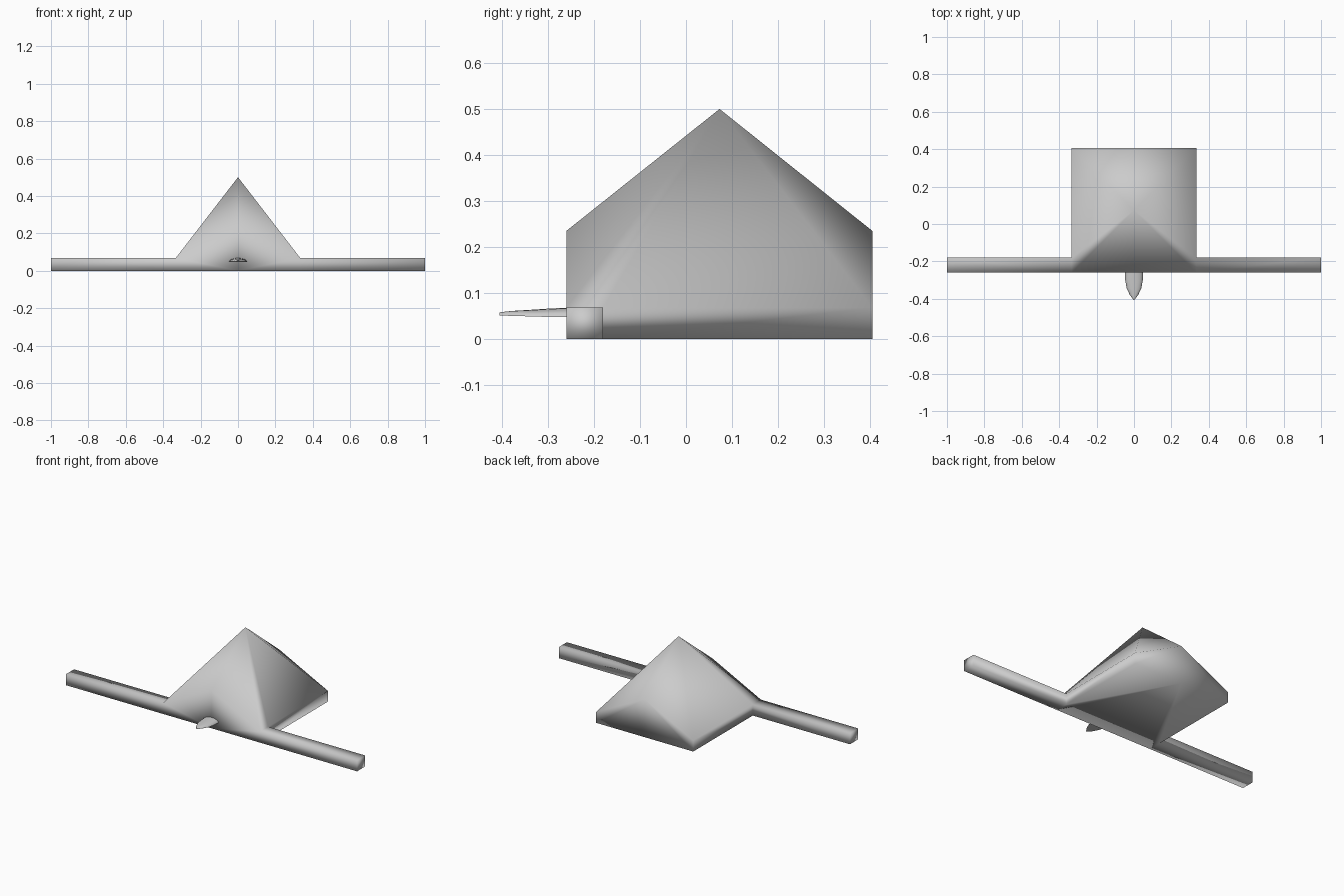
import bpy, bmesh, math

if "Cube" in bpy.data.objects:
    bpy.data.objects.remove(bpy.data.objects["Cube"])

grey = bpy.data.materials.new("plain_grey")
grey.diffuse_color = (0.6, 0.6, 0.6, 1)
grey.use_nodes = True
grey.node_tree.nodes["Principled BSDF"].inputs["Base Color"].default_value = grey.diffuse_color


def finish(bm, name):
    bmesh.ops.recalc_face_normals(bm, faces=bm.faces)
    for f in bm.faces:
        f.smooth = True
    me = bpy.data.meshes.new(name)
    bm.to_mesh(me)
    bm.free()
    me.materials.append(grey)
    ob = bpy.data.objects.new(name, me)
    bpy.context.collection.objects.link(ob)
    return ob


HALF, SPAN, FRONT, REAR, WING_REAR, EDGE = 0.333, 1.0, -0.26, 0.405, -0.18, 0.068

# Peaked hull with long side wings: right half, then mirrored
bm = bmesh.new()
outline = [(0, FRONT), (HALF, FRONT), (SPAN, FRONT), (SPAN, WING_REAR),
           (HALF, WING_REAR), (HALF, REAR), (0, REAR)]
low = [bm.verts.new((x, y, 0)) for x, y in outline]
top = [bm.verts.new((x, y, EDGE if x else 0.235)) for x, y in outline]
apex = bm.verts.new((0, 0.073, 0.5))
for i in range(6):                                   # outer walls
    bm.faces.new((low[i], low[i + 1], top[i + 1], top[i]))
bm.faces.new((low[0], low[6], low[5], low[4], low[1]))   # hull floor
bm.faces.new((low[1], low[4], low[3], low[2]))           # wing underside
bm.faces.new((top[1], top[2], top[3], top[4]))           # wing top
bm.faces.new((top[0], top[1], apex))                     # front slope
bm.faces.new((top[1], top[4], apex))                     # side slope
bm.faces.new((top[4], top[5], apex))
bm.faces.new((top[5], top[6], apex))                     # rear slope
# orient outward from the solid's inside
bm.normal_update()
geom = bm.verts[:] + bm.edges[:] + bm.faces[:]
bmesh.ops.mirror(bm, geom=geom, axis='X', merge_dist=0.0005)
bmesh.ops.remove_doubles(bm, verts=bm.verts, dist=0.0005)
finish(bm, "hull_and_wings")

# Small pointed nose: flat underside, domed top
bm = bmesh.new()
stations = [(-0.24, 0.049, 0.069), (-0.30, 0.047, 0.066), (-0.345, 0.039, 0.063),
            (-0.38, 0.022, 0.061), (-0.405, 0.003, 0.058)]
rings = []
for y, w, z in stations:
    base = 0.048 + 0.03 * max(0, -0.3 - y)
    rings.append([bm.verts.new((w * math.cos(math.pi * k / 8), y,
                                base + (z - base) * math.sin(math.pi * k / 8)))
                  for k in range(9)])
for a, b in zip(rings, rings[1:]):
    for k in range(9):
        n = (k + 1) % 9
        bm.faces.new((a[k], a[n], b[n], b[k]))
bm.faces.new(rings[0])
bm.faces.new(rings[-1])
nose = finish(bm, "nose")
bpy.context.view_layer.objects.active = nose
nose.select_set(True)
bpy.ops.object.shade_smooth_by_angle(angle=math.radians(40))
